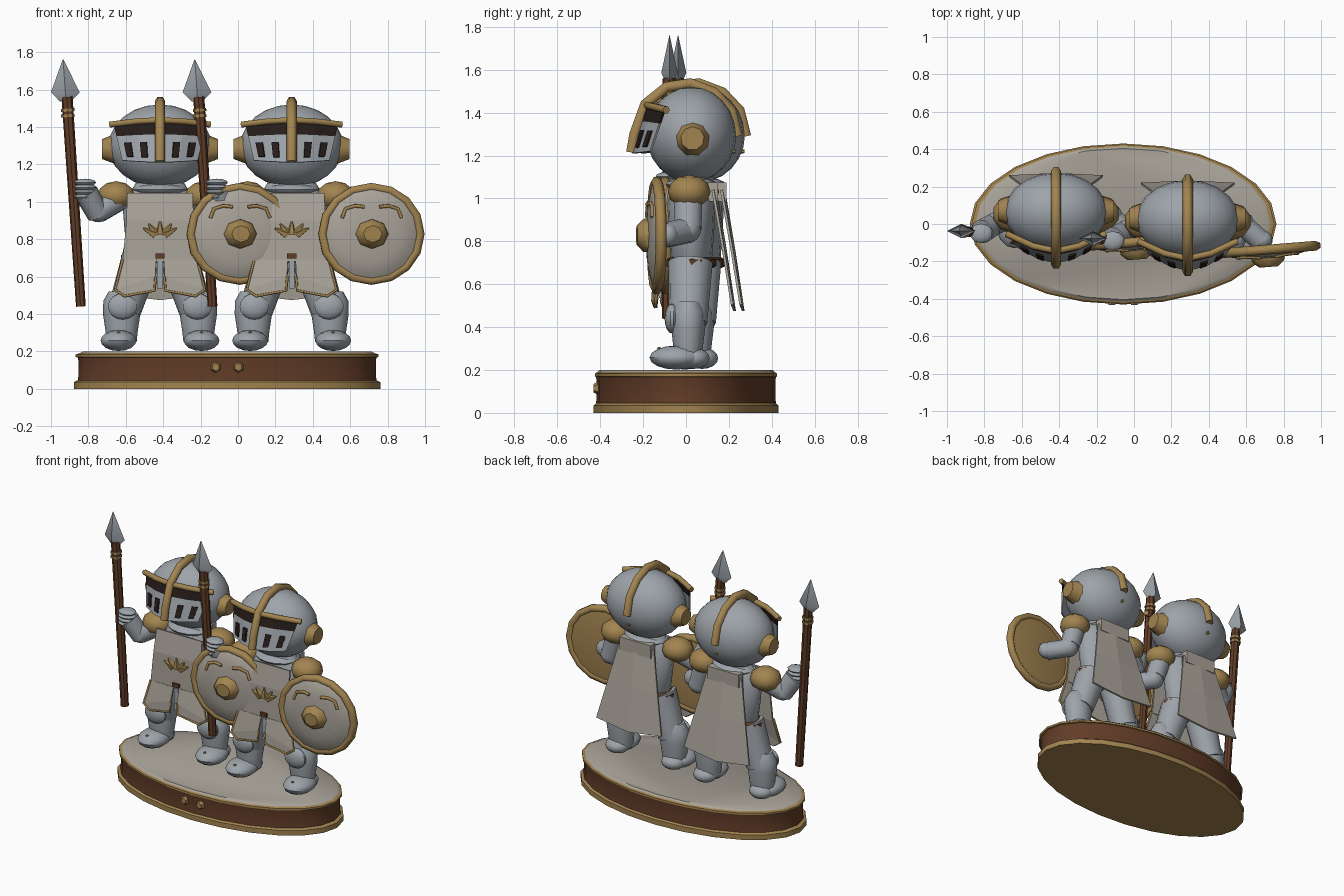
import bpy, bmesh, math
from mathutils import Vector, Matrix

if "Cube" in bpy.data.objects:
    bpy.data.objects.remove(bpy.data.objects["Cube"])

def material(name, c):
    m = bpy.data.materials.new(name)
    m.diffuse_color = (*c, 1)
    m.use_nodes = True
    m.node_tree.nodes["Principled BSDF"].inputs["Base Color"].default_value = m.diffuse_color
    return m

STEEL = material("steel", (0.34, 0.37, 0.40))
GOLD = material("gold", (0.36, 0.23, 0.08))
CLOTH = material("cloth", (0.40, 0.37, 0.32))
WOOD = material("wood", (0.12, 0.045, 0.02))
DARK = material("dark", (0.02, 0.012, 0.01))
O = Vector((0, 0, 0))  # origin of the knight being built

def finish(name, bm, mat, smooth=True):
    me = bpy.data.meshes.new(name)
    bmesh.ops.recalc_face_normals(bm, faces=bm.faces)
    bm.to_mesh(me)
    bm.free()
    ob = bpy.data.objects.new(name, me)
    bpy.context.collection.objects.link(ob)
    ob.location = O
    me.materials.append(mat)
    if smooth:
        bpy.ops.object.select_all(action='DESELECT')
        bpy.context.view_layer.objects.active = ob
        ob.select_set(True)
        bpy.ops.object.shade_smooth_by_angle(angle=math.radians(40))
    return ob

def ball(name, c, r, mat, seg=14, rings=8):
    bm = bmesh.new()
    bmesh.ops.create_uvsphere(bm, u_segments=seg, v_segments=rings, radius=1,
                              matrix=Matrix.Translation(c) @ Matrix.Diagonal((*r, 1)))
    return finish(name, bm, mat)

def box(name, c, s, mat):
    bm = bmesh.new()
    bmesh.ops.create_cube(bm, size=1, matrix=Matrix.Translation(c) @ Matrix.Diagonal((*s, 1)))
    return finish(name, bm, mat, False)

def rod(name, a, b, r1, r2, mat, seg=10):
    a, b = Vector(a), Vector(b)
    m = Matrix.Translation((a + b) / 2) @ (b - a).to_track_quat('Z', 'Y').to_matrix().to_4x4()
    bm = bmesh.new()
    bmesh.ops.create_cone(bm, cap_ends=True, segments=seg, radius1=r1, radius2=r2,
                          depth=(b - a).length, matrix=m)
    return finish(name, bm, mat)

def lathe(name, profile, mat, seg=24, scale=(1, 1), c=(0, 0, 0), rot=None):
    """Rings of (radius, height), capped at both ends."""
    bm = bmesh.new()
    rings = [[bm.verts.new((r * scale[0] * math.cos(2 * math.pi * i / seg),
                            r * scale[1] * math.sin(2 * math.pi * i / seg), z)) for i in range(seg)]
             for r, z in profile]
    for p, q in zip(rings, rings[1:]):
        for i in range(seg):
            j = (i + 1) % seg
            bm.faces.new((p[i], p[j], q[j], q[i]))
    bm.faces.new(rings[0])
    bm.faces.new(rings[-1])
    bmesh.ops.transform(bm, matrix=Matrix.Translation(c) @ (rot or Matrix()), verts=bm.verts)
    return finish(name, bm, mat)

def tube(name, pts, r, mat, closed=False):
    cu = bpy.data.curves.new(name, 'CURVE')
    cu.dimensions = '3D'
    cu.bevel_depth, cu.bevel_resolution, cu.use_fill_caps = r, 1, True
    sp = cu.splines.new('POLY')
    sp.points.add(len(pts) - 1)
    for p, co in zip(sp.points, pts):
        p.co = (*co, 1)
    sp.use_cyclic_u = closed
    cu.materials.append(mat)
    ob = bpy.data.objects.new(name, cu)
    ob.location = O
    bpy.context.collection.objects.link(ob)

def sheet(name, rows, mat, thick=0.012):
    bm = bmesh.new()
    vs = [[bm.verts.new(p) for p in row] for row in rows]
    for a, b in zip(vs, vs[1:]):
        for i in range(len(a) - 1):
            bm.faces.new((a[i], a[i + 1], b[i + 1], b[i]))
    ob = finish(name, bm, mat, False)
    mod = ob.modifiers.new("thickness", 'SOLIDIFY')
    mod.thickness, mod.offset = thick, 0
    return ob

def visor_pt(u, v, off=0):
    k = 1 - abs(u) ** 1.6
    return (u * (0.2 + 0.045 * v), -0.125 + 0.065 * v - 0.082 * k - off, 1.22 - 0.01 * k + v * (0.19 + 0.03 * k))

def visor_patch(name, us, v0, v1, mat, off=0):
    sheet(name, [[visor_pt(u, v, off) for u in us] for v in (v0, v1)], mat, 0.01)

def helmet():
    ball("helmet", (0, 0.065, 1.298), (0.275, 0.21, 0.222), STEEL, 20, 12)
    us = (-1, -0.5, 0, 0.5, 1)
    visor_patch("visor_plate", us, 0, 0.68, STEEL)
    visor_patch("visor_opening", us, 0.68, 1, DARK)
    tube("visor_band", [visor_pt(u, 1.03, 0.005) for u in (-1.08, *us[1:-1], 1.08)], 0.018, GOLD)
    for u in (-0.78, -0.4, 0.4, 0.78):
        visor_patch("visor_slit", (u - 0.08, u + 0.08), 0.12, 0.5, DARK, 0.008)
    crest = [(-.215, 1.215), (-.2, 1.3), (-.15, 1.44), (-.05, 1.52), (.06, 1.537),
             (.17, 1.495), (.25, 1.41), (.28, 1.29)]
    tube("crest", [(0, y, z) for y, z in crest], 0.028, GOLD)
    rod("back_stud", (0, 0.24, 1.22), (0, 0.272, 1.22), 0.016, 0.008, GOLD, 6)
    for s in (-1, 1):
        rod("ear_boss", (s * 0.235, 0.07, 1.28), (s * 0.31, 0.07, 1.28), 0.085, 0.055, GOLD, 9)

def body():
    lathe("torso", [(0.12, 0.64), (0.17, 0.70), (0.19, 0.85), (0.2, 0.98), (0.16, 1.05), (0.13, 1.10)],
          STEEL, 16, (1, 0.56), (0, 0.065, 0))
    ball("collar", (0, 0.065, 1.065), (0.15, 0.12, 0.035), STEEL)
    lathe("belt", [(0.18, 0.675), (0.208, 0.685), (0.208, 0.715), (0.18, 0.725)], WOOD, 16, (1, 0.56), (0, 0.065, 0))
    # tunic front with split skirt
    sheet("tunic", [[(x, y, z) for x in (-w, 0, w)] for w, y, z in
                    ((.175, -.045, 1.045), (.18, -.07, .9), (.2, -.075, .68))], CLOTH)
    for s in (-1, 1):
        sheet("skirt_panel", [[(s * .2, -.075, .69), (s * .02, -.08, .69)],
                              [(s * .24, -.095, .53), (s * .025, -.105, .6)],
                              [(s * .19, -.10, .49), (s * .03, -.11, .52)]], CLOTH)
        tube("skirt_trim", [(s * .2, -.08, .69), (s * .24, -.10, .53), (s * .19, -.105, .495),
                            (s * .03, -.115, .525), (s * .023, -.11, .6)], 0.008, GOLD)
    box("buckle", (0, -.085, .71), (.05, .02, .025), WOOD)
    box("strap", (0, -.08, .61), (.03, .012, .15), STEEL)
    # petal emblem
    for a in (-65, -38, 0, 38, 65):
        t = math.radians(a)
        rod("petal", (.03 * math.sin(t), -.077, .825), (.1 * math.sin(t), -.083, .83 + .065 * math.cos(t)),
            0.025, 0.005, GOLD, 5)
    # cape and its folded collar
    sheet("cape", [[(-w, y, z), (0, y + .012, z - d), (w, y, z)] for w, y, z, d in
                   ((.13, .165, 1.04, 0), (.19, .212, .77, .01), (.25, .255, .505, .03))], CLOTH)
    box("cape_collar", (0, .165, 1.03), (.24, .05, .09), CLOTH)

def legs():
    for s in (-1, 1):
        rod("thigh", (s * .1, .06, .70), (s * .19, .05, .42), .105, .09, STEEL, 12)
        lathe("shin", [(.08, .25), (.085, .3), (.1, .4), (.098, .47), (.07, .52)], STEEL, 12, (1, .8),
              (s * .205, .05, 0))
        ball("knee_guard", (s * .2, -.025, .44), (.08, .035, .07), STEEL)
        ball("foot", (s * .222, -.005, .258), (.098, .125, .056), STEEL)
        ball("heel", (s * .215, .075, .255), (.08, .075, .05), STEEL)
        ball("foot_rivet", (s * .222, -.085, .298), (.01, .01, .01), GOLD, 6, 4)

def arms():
    for s in (-1, 1):
        ball("pauldron", (s * .235, .055, 1.032), (.105, .1, .078), GOLD, 10, 6)
    rod("spear_upper_arm", (-.22, .05, 1.02), (-.33, 0, .945), .07, .06, STEEL)
    ball("spear_elbow", (-.33, 0, .94), (.062, .06, .05), STEEL)
    rod("spear_forearm", (-.33, 0, .93), (-.395, -.04, 1.05), .06, .066, STEEL)
    for i in range(4):  # curled fingers
        ball("finger", (-.40, -.05, 1.025 + i * .026), (.062, .052, .02), STEEL, 10, 6)
    rod("shield_upper_arm", (.23, .05, 1.02), (.28, .05, .86), .07, .065, STEEL)
    ball("shield_elbow", (.285, .045, .855), (.07, .065, .065), STEEL)
    rod("shield_forearm", (.285, .045, .85), (.39, -.05, .83), .06, .06, STEEL)
    ball("shield_hand", (.4, -.045, .83), (.055, .05, .055), STEEL)

def spear():
    rod("spear_shaft", (-.423, -.045, .44), (-.497, -.04, 1.56), .026, .03, WOOD, 8)
    for z in (1.46, 1.49):
        rod("spear_binding", (-.492, -.04, z - .008), (-.493, -.04, z + .008), .036, .036, GOLD, 8)
    ob = lathe("spear_head", [(.028, 1.535), (.077, 1.585), (.002, 1.76)], STEEL, 4, (1, .5), (-.506, -.037, 0))
    for v in ob.data.vertices:  # lean with the shaft
        v.co.x -= max(0, v.co.z - 1.585) * .07

def shield():
    turn = Matrix.Rotation(0.08, 4, 'Z') @ Matrix.Rotation(math.pi / 2, 4, 'X')
    c = Vector((.425, -.085, .828))
    lathe("shield_back", [(.2, -.012), (.262, .0), (.262, .02)], GOLD, 16, (1, 1), c, turn)
    lathe("shield_face", [(.262, .01), (.24, .03), (.15, .05), (.05, .058)], CLOTH, 16, (1, 1), c, turn)
    lathe("shield_boss", [(.09, .045), (.085, .075), (.05, .105)], GOLD, 8, (1, .9), c, turn)
    put = lambda x, z, h: c + turn @ Vector((x, z, h))
    tube("shield_rim", [put(.262 * math.cos(t), .25 * math.sin(t), .012)
                        for t in [math.pi * i / 8 for i in range(16)]], .026, GOLD, True)
    for s in (-1, 1):
        tube("shield_brow", [put(s * x, z, h) for x, z, h in
                             ((.16, .085, .045), (.14, .135, .042), (.09, .15, .045), (.04, .145, .053))],
             .01, GOLD)

# oval plinth
S = (1, .525)
O = Vector((-.058, 0, 0))
lathe("plinth_foot", [(.82, 0), (.82, .035), (.80, .045)], GOLD, 24, S)
lathe("plinth_body", [(.80, .04), (.795, .07), (.795, .15), (.80, .172)], WOOD, 24, S)
lathe("plinth_trim", [(.79, .165), (.81, .17), (.81, .183), (.79, .19)], GOLD, 24, S)
lathe("plinth_top", [(.79, .17), (.79, .19), (.77, .2)], CLOTH, 24, S)
for x in (-.06, .06):
    rod("plinth_stud", (x, -.40, .115), (x, -.432, .115), .036, .02, GOLD, 6)

# the two knights
for pos in ((-.417, 0, 0), (.287, -.04, 0)):
    O = Vector(pos)
    for part in (helmet, body, legs, arms, spear, shield):
        part()
